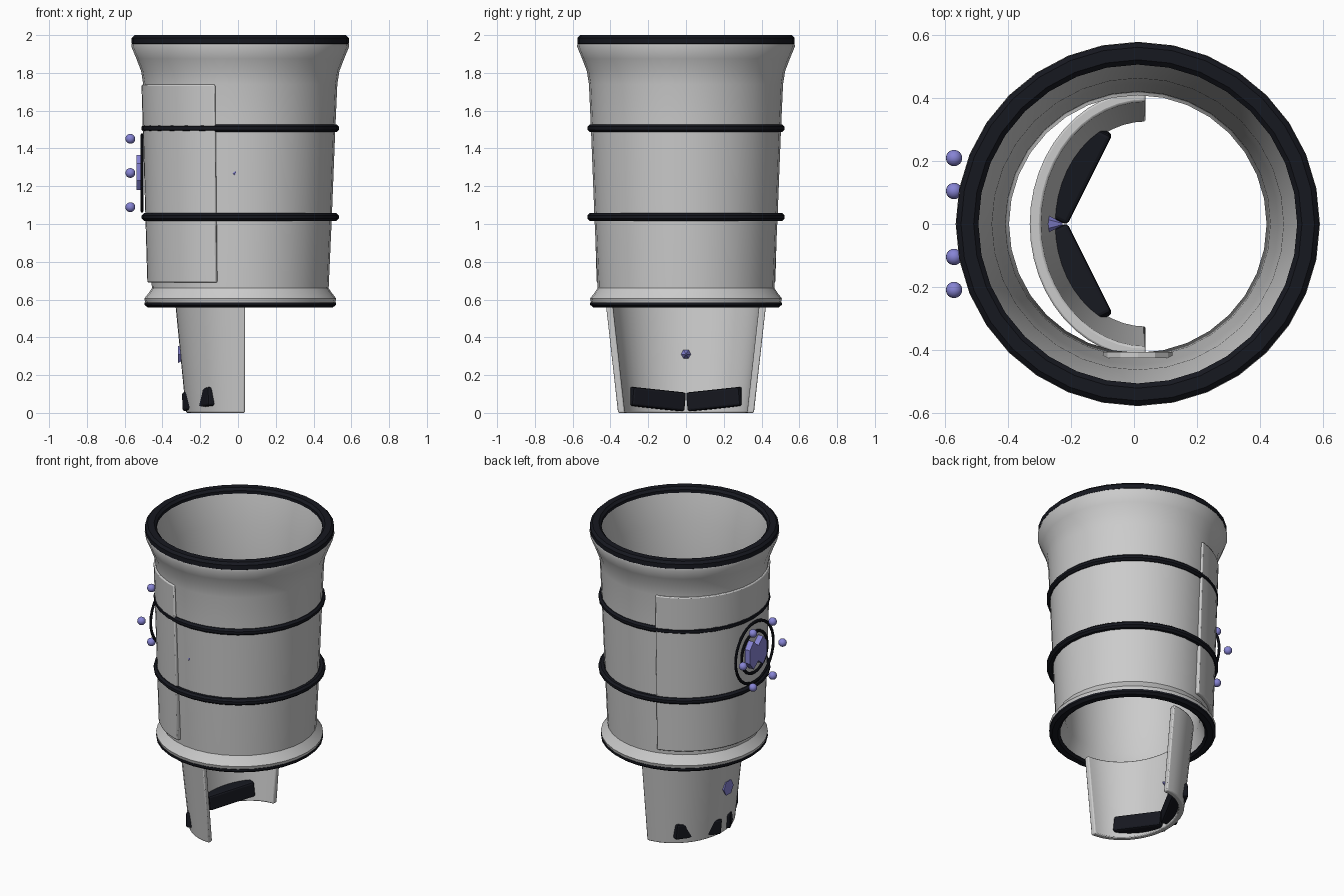
import bpy, bmesh, math
from mathutils import Matrix, Vector

if "Cube" in bpy.data.objects:
    bpy.data.objects.remove(bpy.data.objects["Cube"])

CX = 0.012   # axis of the main tube


def material(name, rgb):
    m = bpy.data.materials.new(name)
    m.diffuse_color = (*rgb, 1)
    m.use_nodes = True
    m.node_tree.nodes["Principled BSDF"].inputs["Base Color"].default_value = m.diffuse_color
    return m


BLACK = material("black_trim", (0.008, 0.009, 0.014))
PURPLE = material("violet_accent", (0.24, 0.23, 0.66))


def make(name, bm, mat=None, smooth=True, bevel=0):
    bmesh.ops.recalc_face_normals(bm, faces=bm.faces)
    me = bpy.data.meshes.new(name)
    bm.to_mesh(me)
    bm.free()
    ob = bpy.data.objects.new(name, me)
    bpy.context.collection.objects.link(ob)
    if mat:
        me.materials.append(mat)
    if bevel:
        b = ob.modifiers.new("bevel", 'BEVEL')
        b.width, b.segments, b.limit_method = bevel, 2, 'ANGLE'
        b.angle_limit = math.radians(50)
    if smooth:
        bpy.ops.object.select_all(action='DESELECT')
        ob.select_set(True)
        bpy.context.view_layer.objects.active = ob
        bpy.ops.object.shade_smooth_by_angle(angle=math.radians(35))
    return ob


def lathe(name, profile, mat=None, segs=32, smooth=True, frame=None):
    """Spin a closed (radius, z) profile around z, then place it."""
    bm = bmesh.new()
    rings = []
    for i in range(segs):
        a = 2 * math.pi * i / segs
        rings.append([bm.verts.new((r * math.cos(a), r * math.sin(a), z)) for r, z in profile])
    n = len(profile)
    for i in range(segs):
        p, q = rings[i], rings[(i + 1) % segs]
        for j in range(n):
            k = (j + 1) % n
            bm.faces.new((p[j], q[j], q[k], p[k]))
    bm.transform(frame or Matrix.Translation((CX, 0, 0)))
    return make(name, bm, mat, smooth)


def arc_shell(name, cx, a0, a1, bottom, top, thick, steps=24):
    """Curved tapered plate; bottom/top are (z, radius x, radius y)."""
    bm = bmesh.new()
    cols = []
    for i in range(steps + 1):
        a = math.radians(a0 + (a1 - a0) * i / steps)
        col = []
        for (z, rx, ry), t in ((bottom, 0), (top, 0), (top, thick), (bottom, thick)):
            col.append(bm.verts.new((cx + (rx - t) * math.cos(a), (ry - t) * math.sin(a), z)))
        cols.append(col)
    for p, q in zip(cols, cols[1:]):
        for j in range(4):
            k = (j + 1) % 4
            bm.faces.new((p[j], q[j], q[k], p[k]))
    bm.faces.new(cols[0])
    bm.faces.new(cols[-1])
    return make(name, bm, bevel=0.007)


def circle(r, z, w, h, n=8):
    return [(r + w * math.cos(2 * math.pi * (i + .5) / n),
             z + h * math.sin(2 * math.pi * (i + .5) / n)) for i in range(n)]


# Main hollow tube, flared at both ends
lathe("main_tube", [
    (0.572, 1.965), (0.577, 1.94), (0.55, 1.875), (0.525, 1.81), (0.514, 1.74), (0.503, 1.5),
    (0.485, 1.04), (0.468, 0.66), (0.485, 0.635), (0.508, 0.605), (0.50, 0.575),
    (0.44, 0.575), (0.408, 0.66), (0.42, 1.04), (0.445, 1.5), (0.462, 1.78), (0.505, 1.965)])

# Black end trims
lathe("top_rim", [(0.505, 1.955), (0.52, 1.942), (0.56, 1.942), (0.575, 1.955),
                  (0.575, 1.985), (0.56, 2.0), (0.52, 2.0), (0.505, 1.985)], BLACK)
lathe("bottom_rim", [(0.44, 0.57), (0.455, 0.558), (0.49, 0.558), (0.507, 0.572),
                     (0.507, 0.585), (0.44, 0.585)], BLACK)

# Two bands around the tube
for name, z in (("upper_band", 1.507), ("lower_band", 1.037)):
    lathe(name, circle(0.5, z, 0.024, 0.022), BLACK)

# Raised side panel and lower half cuff
arc_shell("side_panel", CX, 105, 255, (0.69, 0.492, 0.492), (1.738, 0.523, 0.523), 0.03)
arc_shell("lower_cuff", 0.037, 90, 270, (0.0, 0.312, 0.36), (0.57, 0.368, 0.424), 0.036)

# Concentric rings on the side panel (axis along x)
side = Matrix.Translation((-0.508, 0, 1.27)) @ Matrix.Rotation(math.radians(90), 4, 'Y')
for name, r in (("badge_ring_outer", 0.2), ("badge_ring_inner", 0.135)):
    lathe(name, circle(r, 0, 0.01, 0.008), BLACK, 32, True, side)

# Six small beads around the rings
for i in range(6):
    a = math.radians(60 * i)
    bm = bmesh.new()
    bmesh.ops.create_uvsphere(bm, u_segments=16, v_segments=10, radius=0.026)
    bm.transform(Matrix.Translation((-0.57, 0.209 * math.cos(a), 1.27 + 0.209 * math.sin(a))))
    make(f"bead_{i + 1}", bm, PURPLE)

# Notched hexagonal plate in the middle of the rings
bm = bmesh.new()
outline = [(0, -0.05), (0.05, -0.09), (0.09, -0.04), (0.09, 0.05), (0.05, 0.095), (0, 0.05)]
outline += [(-y, z) for y, z in outline[-2:0:-1]]
plate = bm.faces.new([bm.verts.new((-0.5, y, 1.27 + z)) for y, z in outline])
ext = bmesh.ops.extrude_face_region(bm, geom=[plate])
bmesh.ops.translate(bm, vec=(-0.038, 0, 0),
                    verts=[v for v in ext["geom"] if isinstance(v, bmesh.types.BMVert)])
make("centre_plate", bm, PURPLE, False)

# Small stud on the front, and the thin plate behind it
bm = bmesh.new()
bmesh.ops.create_icosphere(bm, subdivisions=1, radius=0.018)
bm.transform(Matrix.Translation((-0.017, -0.478, 1.27)))
make("front_stud", bm, PURPLE, False)
bm = bmesh.new()
bmesh.ops.create_cone(bm, cap_ends=True, segments=12, radius1=0.11, radius2=0.11, depth=0.02)
bm.transform(Matrix.Translation((CX, -0.415, 1.27)) @ Matrix.Rotation(math.radians(90), 4, 'X'))
make("stud_backing", bm, None, False)

# Six-sided spike through the cuff
bm = bmesh.new()
bmesh.ops.create_cone(bm, cap_ends=True, segments=6, radius1=0.052, radius2=0.004, depth=0.09)
bm.transform(Matrix.Translation((-0.272, 0, 0.31)) @ Matrix.Rotation(math.radians(90), 4, 'Y'))
make("cuff_spike", bm, PURPLE, False)

# Pair of angled pads inside the cuff, corners poking through
for name, s in (("pad_left", 1), ("pad_right", -1)):
    along = Vector((0.14, 0.28 * s, 0.03)).normalized()
    out = Vector((-0.28, 0.14 * s, 0)).normalized()
    up = along.cross(out) * s
    bm = bmesh.new()
    bmesh.ops.create_cube(bm, size=1)
    mid = Vector((-0.21, 0, 0.058)) + along * 0.158 + out * 0.05
    rot = Matrix((along * 0.316, out * 0.1, up * 0.1)).transposed().to_4x4()
    bm.transform(Matrix.Translation(mid) @ rot)
    make(name, bm, BLACK, False, bevel=0.012)
